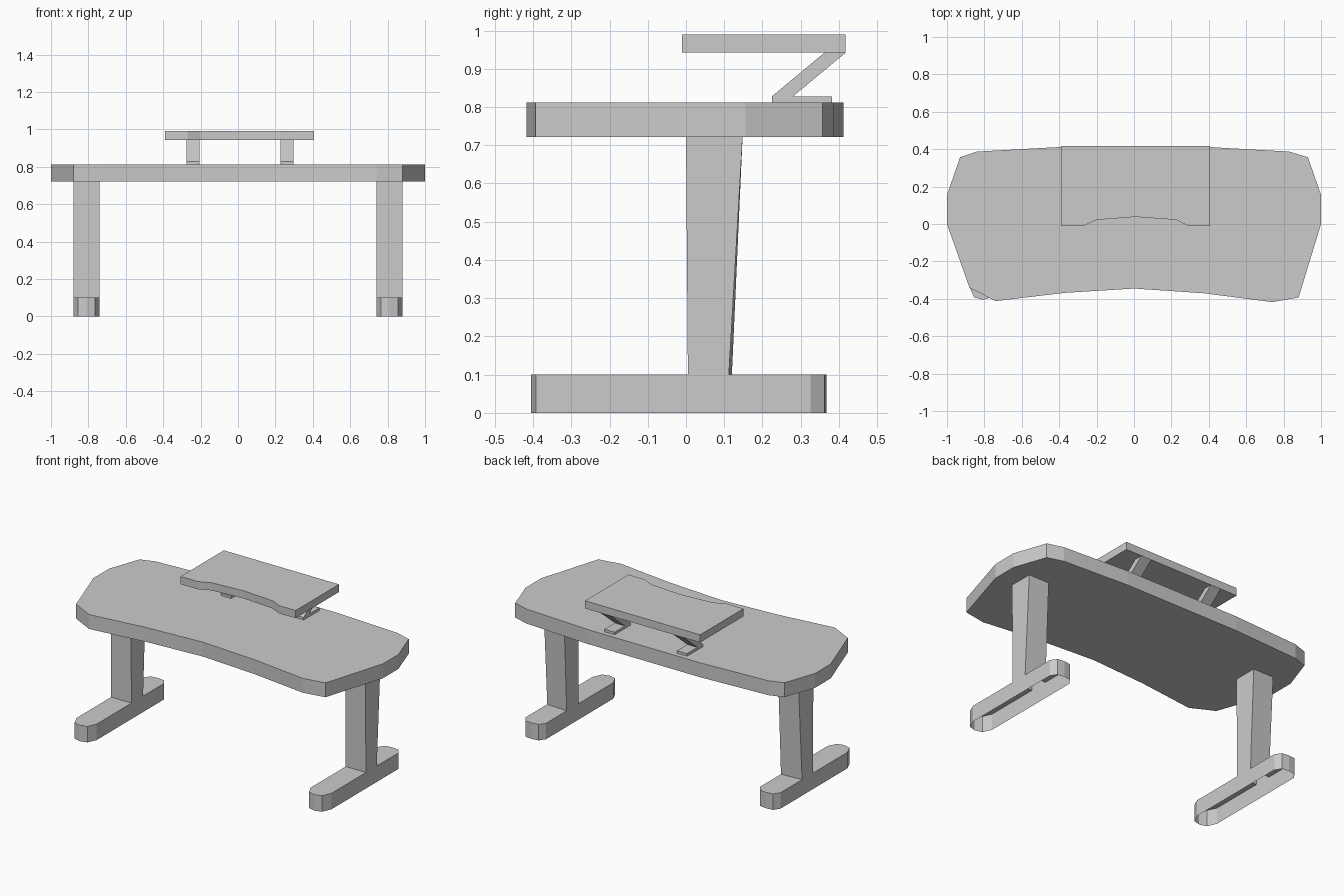
import bpy, bmesh
from mathutils import Vector

if "Cube" in bpy.data.objects:
    bpy.data.objects.remove(bpy.data.objects["Cube"])


def finish(name, bm):
    bmesh.ops.recalc_face_normals(bm, faces=bm.faces)
    mesh = bpy.data.meshes.new(name)
    bm.to_mesh(mesh)
    bm.free()
    obj = bpy.data.objects.new(name, mesh)
    bpy.context.collection.objects.link(obj)
    return obj


def prism(name, points, depth):
    """Close a 3D outline and extrude it along depth."""
    bm = bmesh.new()
    face = bm.faces.new([bm.verts.new(p) for p in points])
    ext = bmesh.ops.extrude_face_region(bm, geom=[face], use_keep_orig=True)
    moved = [v for v in ext["geom"] if isinstance(v, bmesh.types.BMVert)]
    bmesh.ops.translate(bm, verts=moved, vec=Vector(depth))
    return finish(name, bm)


# Desktop: wide slab with clipped corners and a concave front
TOP_Z, TOP_T = 0.722, 0.09
desk = [(-1, 0), (-0.88, -0.34), (-0.74, -0.412), (-0.37, -0.368), (0, -0.345),
        (0.37, -0.37), (0.74, -0.4175), (0.88, -0.393), (1, 0), (1, 0.155),
        (0.93, 0.357), (0.83, 0.387), (0.39, 0.412), (-0.39, 0.412),
        (-0.84, 0.387), (-0.93, 0.357), (-1, 0.155)]
prism("desktop", [(x, y, TOP_Z) for x, y in desk], (0, 0, TOP_T))

# Raised monitor shelf with a shallow cutout in front
shelf = [(-0.39, -0.01), (-0.27, -0.01), (-0.2, 0.022), (0.01, 0.038), (0.225, 0.022),
         (0.29, -0.01), (0.405, -0.01), (0.405, 0.4175), (-0.39, 0.4175)]
prism("monitor_shelf", [(x, y, 0.942) for x, y in shelf], (0, 0, 0.048))

# Slanted shelf brackets
bracket = [(0.225, 0.812), (0.382, 0.812), (0.382, 0.828), (0.28, 0.828),
           (0.4175, 0.942), (0.362, 0.942), (0.225, 0.828)]
for side, x0 in (("left", -0.275), ("right", 0.226)):
    prism("shelf_bracket_" + side, [(x0, y, z) for y, z in bracket], (0.07, 0, 0))

# Leg with foot: one hollow shell, open underneath, mirrored to the other side
X0, X1, FOOT_H = 0.74, 0.88, 0.1
front = [(X0, -0.34), (0.765, -0.393), (0.81, -0.405), (0.855, -0.392), (X1, -0.335)]
back = [(X1, 0.325), (0.855, 0.362), (0.81, 0.367), (0.765, 0.361), (X0, 0.325)]
outer = [(X1, 0.005), (X1, 0.112)]
inner = [(X0, 0.12), (X0, 0.005)]
outline = front + outer + back + inner

bm = bmesh.new()
low = [bm.verts.new((x, y, 0)) for x, y in outline]
high = [bm.verts.new((x, y, FOOT_H)) for x, y in outline]
n = len(outline)
for i in range(n):
    j = (i + 1) % n
    bm.faces.new((low[i], low[j], high[j], high[i]))
bm.faces.new(high[0:6] + [high[13]])
bm.faces.new(high[6:13])
leg_low = [high[13], high[5], high[6], high[12]]
leg_top = [bm.verts.new((x, y, TOP_Z)) for x, y in
           ((X0, 0.0), (X1, 0.0), (X1, 0.148), (X0, 0.148))]
for i in range(4):
    j = (i + 1) % 4
    bm.faces.new((leg_low[i], leg_low[j], leg_top[j], leg_top[i]))
legs = finish("legs_with_feet", bm)
legs.modifiers.new("Mirror", "MIRROR")
